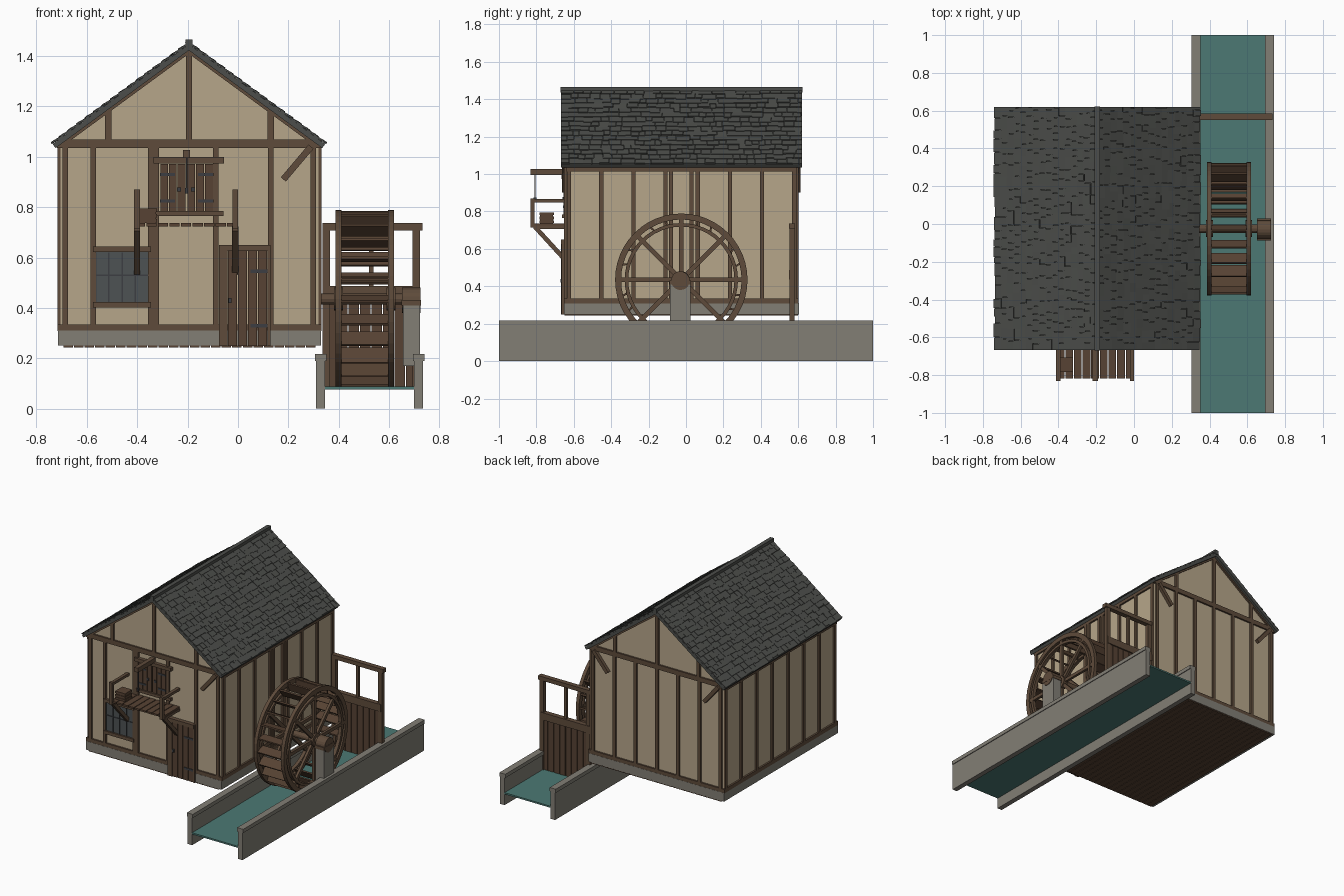
import bpy, bmesh, math, random
from mathutils import Matrix, Vector

random.seed(4)
cube = bpy.data.objects.get("Cube")
if cube:
    bpy.data.objects.remove(cube, do_unlink=True)


def material(name, r, g, b):
    m = bpy.data.materials.new(name)
    m.use_nodes = True
    m.diffuse_color = (r, g, b, 1)
    bsdf = next(n for n in m.node_tree.nodes if n.type == 'BSDF_PRINCIPLED')
    bsdf.inputs["Base Color"].default_value = (r, g, b, 1)
    return m


PLASTER = material("plaster", 0.47, 0.38, 0.255)
TIMBER = material("timber", 0.112, 0.070, 0.043)
PLANK = material("plank wood", 0.095, 0.055, 0.033)
STONE = material("stone", 0.223, 0.209, 0.178)
SLATE = material("slate", 0.072, 0.075, 0.069)
IRON = material("iron", 0.045, 0.048, 0.054)
GLASS = material("glass", 0.075, 0.085, 0.088)
WATER = material("water", 0.072, 0.19, 0.172)


class Part:
    """Collects simple solids into one named object."""

    def __init__(self, name, mat):
        self.name, self.mat, self.bm = name, mat, bmesh.new()

    def solid(self, matrix):
        bmesh.ops.create_cube(self.bm, size=1, matrix=matrix)

    def box(self, x0, x1, y0, y1, z0, z1):
        mid = Vector((x0 + x1, y0 + y1, z0 + z1)) / 2
        self.solid(Matrix.Translation(mid) @ Matrix.Diagonal((x1 - x0, y1 - y0, z1 - z0, 1)))

    def beam(self, p, q, w, d, side=(0, 1, 0)):
        p, q = Vector(p), Vector(q)
        u = (q - p).normalized()
        v = Vector(side)
        n = u.cross(v)
        rot = Matrix((u, v, n)).transposed().to_4x4()
        self.solid(Matrix.Translation((p + q) / 2) @ rot @ Matrix.Diagonal(((q - p).length, d, w, 1)))

    def cylinder(self, x0, x1, y, z, r, n=20):
        m = Matrix.Translation(((x0 + x1) / 2, y, z)) @ Matrix.Rotation(math.pi / 2, 4, 'Y')
        bmesh.ops.create_cone(self.bm, cap_ends=True, segments=n, radius1=r, radius2=r,
                              depth=x1 - x0, matrix=m)

    def ring(self, x0, x1, y, z, r0, r1, n=48):
        loops = []
        for i in range(n):
            a = math.tau * i / n
            loops.append([self.bm.verts.new((x, y + r * math.cos(a), z + r * math.sin(a)))
                          for x, r in ((x0, r0), (x1, r0), (x1, r1), (x0, r1))])
        for i in range(n):
            a, b = loops[i], loops[(i + 1) % n]
            for k in range(4):
                j = (k + 1) % 4
                self.bm.faces.new((a[k], a[j], b[j], b[k]))

    def finish(self):
        bmesh.ops.recalc_face_normals(self.bm, faces=self.bm.faces)
        mesh = bpy.data.meshes.new(self.name)
        self.bm.to_mesh(mesh)
        self.bm.free()
        mesh.materials.append(self.mat)
        bpy.context.collection.objects.link(bpy.data.objects.new(self.name, mesh))


def boards(part, x0, x1, n, gap, y0, y1, z0, z1):
    w = (x1 - x0) / n
    for i in range(n):
        part.box(x0 + i * w + gap / 2, x0 + (i + 1) * w - gap / 2, y0, y1, z0, z1)


CX, SLOPE = -0.195, 0.733
L, R, F, B = -0.705, 0.32, -0.64, 0.59       # plaster planes
T = 0.012                                    # timber relief


def under_roof(x):
    return 1.425 - SLOPE * abs(x - CX)


# Plaster walls with gables
walls = Part("walls", PLASTER)
outline = [(L, 0.28), (R, 0.28), (R, under_roof(R)), (CX, under_roof(CX)), (L, under_roof(L))]
front = walls.bm.faces.new([walls.bm.verts.new((x, F, z)) for x, z in outline])
ext = bmesh.ops.extrude_face_region(walls.bm, geom=[front])["geom"]
bmesh.ops.translate(walls.bm, vec=(0, B - F, 0), verts=[v for v in ext if isinstance(v, bmesh.types.BMVert)])
walls.bm.faces.new([v for v in front.verts]) if not front.is_valid else None
walls.finish()

# Stone plinth and plank floor underneath
plinth = Part("plinth", STONE)
plinth.box(L - .01, R + .01, F - .013, B + .013, 0.25, 0.31)
plinth.finish()
floor = Part("floor_planks", PLANK)
boards(floor, L + .01, R - .01, 24, 0.004, F - .01, B + .01, 0.243, 0.252)
floor.finish()

# Timber frame
frame = Part("timber_frame", TIMBER)
for y0, y1 in ((F - T, F + .01), (B - .01, B + T)):
    frame.box(L - T, R + T, y0, y1, 0.308, 0.335)
    frame.box(L - T, R + T, y0, y1, 1.035, 1.068)
    for x in (-0.515, CX, 0.13):
        frame.box(x - .012, x + .012, y0, y1, 1.06, under_roof(x))
    for s in (-1, 1):
        ym = (y0 + y1) / 2
        frame.beam((CX, ym, 1.42), (CX + s * .51, ym, 1.42 - SLOPE * .51), 0.018, 0.022)
for x in (-0.685, -0.575, -0.346, -0.324, -0.088, 0.13, 0.298):
    frame.box(x - .011, x + .011, F - T, F + .01, 0.32, 1.05)
for i in range(7):
    x = -0.685 + i * 0.164
    frame.box(x - .011, x + .011, B - .01, B + T, 0.32, 1.05)
for x, s in ((0.29, 1), (-0.675, -1)):
    frame.beam((x, B + .012, 1.04), (x - s * .11, B + .012, 0.91), 0.026, 0.022)
frame.beam((0.29, F - .012, 1.04), (0.18, F - .012, 0.91), 0.026, 0.022)
for x0, x1 in ((L - T, L + .01), (R - .01, R + T)):
    frame.box(x0, x1, F, B, 0.308, 0.335)
    frame.box(x0, x1, F, B, 1.015, 1.042)
    extra = [-0.08, 0.03] if x0 > 0 else []
    for y in [-0.625 + i * 0.172 for i in range(8)] + extra:
        frame.box(x0, x1, y - .011, y + .011, 0.32, 1.035)
frame.finish()

# Roof deck, rafter tails, slates and ridge
deck, slates = Part("roof_deck", SLATE), Part("roof_slates", SLATE)
tails = Part("rafter_tails", TIMBER)
ang = math.atan(SLOPE)
run = 0.541 / math.cos(ang)
Y0, Y1, ROWS = -0.668, 0.62, 16
for s in (-1, 1):
    d = Vector((s * math.cos(ang), 0, -math.sin(ang)))
    n = Vector((s * math.sin(ang), 0, math.cos(ang)))
    basis = Matrix((d, (0, 1, 0), n)).transposed().to_4x4()
    plane = Matrix.Translation((CX, 0, 1.447)) @ basis
    deck.solid(plane @ Matrix.Translation((run / 2, (Y0 + Y1) / 2, -.01))
               @ Matrix.Diagonal((run, Y1 - Y0, .02, 1)))
    for i in range(8):
        tails.solid(plane @ Matrix.Translation((run - .025, -0.625 + i * .172, -.024))
                    @ Matrix.Diagonal((.04, .022, .018, 1)))
    step = run / ROWS
    for row in range(ROWS):
        y = Y0
        while y < Y1 - .001:
            w = min(random.uniform(.03, .075), Y1 - y)
            length = step + random.uniform(.002, .012)
            end = min((row + 1) * step + random.uniform(-.008, .006), run + .003)
            slates.solid(plane @ Matrix.Translation((end - length / 2, y + w / 2, .004))
                         @ Matrix.Rotation(-random.uniform(.04, .13), 4, 'Y')
                         @ Matrix.Diagonal((length, w - .002, .007, 1)))
            y += w
deck.box(CX - .014, CX + .014, Y0 - .003, Y1 + .003, 1.435, 1.466)
for p in (deck, slates, tails):
    p.finish()

# Entrance door
trim = Part("door_and_window_trim", TIMBER)
trim.box(-0.075, -0.042, -0.668, F, 0.248, 0.65)
trim.box(-0.075, 0.125, -0.668, F, 0.625, 0.65)
trim.box(0.118, 0.13, -0.665, F, 0.248, 0.65)
door = Part("door", PLANK)
boards(door, -0.042, 0.118, 4, 0.004, -0.662, F, 0.248, 0.625)
iron = Part("ironwork", IRON)
for z in (0.33, 0.545):
    iron.box(0.05, 0.118, -0.666, -0.66, z - .007, z + .007)
iron.box(-0.038, -0.026, -0.672, -0.66, 0.42, 0.44)

# Leaded window
glass = Part("window_glass", GLASS)
glass.box(-0.568, -0.355, F - .006, F, 0.418, 0.622)
glass.finish()
for z in (0.412, 0.633):
    trim.box(-0.575, -0.345, F - .018, F, z - .011, z + .011)
for i in range(5):
    x = -0.565 + i * .0525
    iron.box(x - .003, x + .003, F - .01, F, 0.42, 0.62)
iron.box(-0.565, -0.355, F - .01, F, 0.527, 0.533)

# Loft hatch
hatch = Part("loft_hatch", PLANK)
boards(hatch, -0.31, -0.207, 3, 0.004, F - .014, F, 0.785, 0.972)
boards(hatch, -0.203, -0.098, 3, 0.004, F - .014, F, 0.785, 0.972)
trim.box(-0.335, -0.055, F - .025, F, 0.974, 0.998)
trim.box(-0.325, -0.058, F - .022, F, 0.764, 0.784)
for z in (0.825, 0.93):
    iron.box(-0.31, -0.25, F - .018, F, z - .006, z + .006)
    iron.box(-0.158, -0.098, F - .018, F, z - .006, z + .006)
for x in (-0.235, -0.178):
    iron.box(x - .008, x + .008, F - .02, F, 0.862, 0.878)

# Balcony with side rails and braces
balcony = Part("balcony_frame", TIMBER)
planks = Part("balcony_planks", PLANK)
boards(planks, -0.412, 0.0, 9, 0.005, -0.818, F, 0.724, 0.736)
for x in (-0.401, -0.011):
    balcony.box(x - .011, x + .011, -0.832, -0.81, 0.715, 0.87)
    balcony.box(x - .011, x + .011, -0.832, F, 0.848, 0.866)
    balcony.box(x - .011, x + .011, -0.815, F, 0.706, 0.724)
    balcony.beam((x, -0.805, 0.715), (x, -0.645, 0.54), 0.024, 0.024, (1, 0, 0))

# Hoist beam, rope and crate
balcony.box(-0.219, -0.19, -0.832, F, 0.995, 1.026)
iron.box(-0.207, -0.201, -0.81, -0.804, 0.865, 0.998)
iron.box(-0.21, -0.198, -0.815, -0.80, 0.855, 0.875)
crate = Part("crate", PLANK)
crate.box(-0.395, -0.325, -0.78, -0.71, 0.736, 0.792)
for z in (0.745, 0.765, 0.787):
    crate.box(-0.398, -0.322, -0.784, -0.706, z - .007, z + .007)
for p in (trim, door, hatch, iron, balcony, planks, crate):
    p.finish()

# Water channel
channel = Part("channel_walls", STONE)
for x in (0.328, 0.717):
    channel.box(x - .018, x + .018, -1, 1, 0, 0.2)
    channel.box(x - .023, x + .023, -1, 1, 0.19, 0.216)
channel.box(0.656, 0.722, -0.085, 0.025, 0.17, 0.415)
channel.finish()
water = Part("water", WATER)
water.box(0.34, 0.705, -1, 1, 0.076, 0.087)
water.finish()

# Water wheel
WY, WZ = -0.025, 0.435
wheel = Part("wheel_rims", TIMBER)
paddles = Part("wheel_paddles", PLANK)
for x0 in (0.387, 0.595):
    wheel.ring(x0, x0 + .024, WY, WZ, 0.322, 0.354)
    wheel.ring(x0, x0 + .024, WY, WZ, 0.284, 0.303)
    wheel.cylinder(x0 - .006, x0 + .03, WY, WZ, 0.045)
    for i in range(4):
        a = i * math.pi / 4
        v = Vector((0, math.cos(a), math.sin(a))) * 0.325
        c = Vector((x0 + .012, WY, WZ))
        wheel.beam(c - v, c + v, 0.024, 0.018, (1, 0, 0))
for i in range(24):
    a = math.tau * i / 24
    paddles.solid(Matrix.Translation((0.503, WY, WZ)) @ Matrix.Rotation(a, 4, 'X')
                  @ Matrix.Translation((0, 0, 0.316)) @ Matrix.Rotation(0.35, 4, 'X')
                  @ Matrix.Diagonal((0.19, .01, .066, 1)))
paddles.finish()
wheel.cylinder(0.315, 0.7, WY, WZ, 0.022, 12)
wheel.cylinder(0.652, 0.725, WY - .005, WZ - .005, 0.05)
wheel.box(0.65, 0.726, -0.088, 0.028, 0.41, 0.432)
wheel.finish()

# Sluice gate behind the wheel
sluice = Part("sluice_frame", TIMBER)
for x in (0.35, 0.707):
    sluice.box(x - .015, x + .015, 0.553, 0.58, 0.085, 0.72)
sluice.box(0.335, 0.733, 0.55, 0.584, 0.708, 0.736)
sluice.box(0.335, 0.715, 0.55, 0.584, 0.435, 0.486)
sluice.box(0.52, 0.537, 0.558, 0.576, 0.44, 0.71)
sluice.finish()
gate = Part("sluice_gate", PLANK)
boards(gate, 0.345, 0.71, 8, 0.004, 0.56, 0.574, 0.08, 0.44)
gate.finish()
